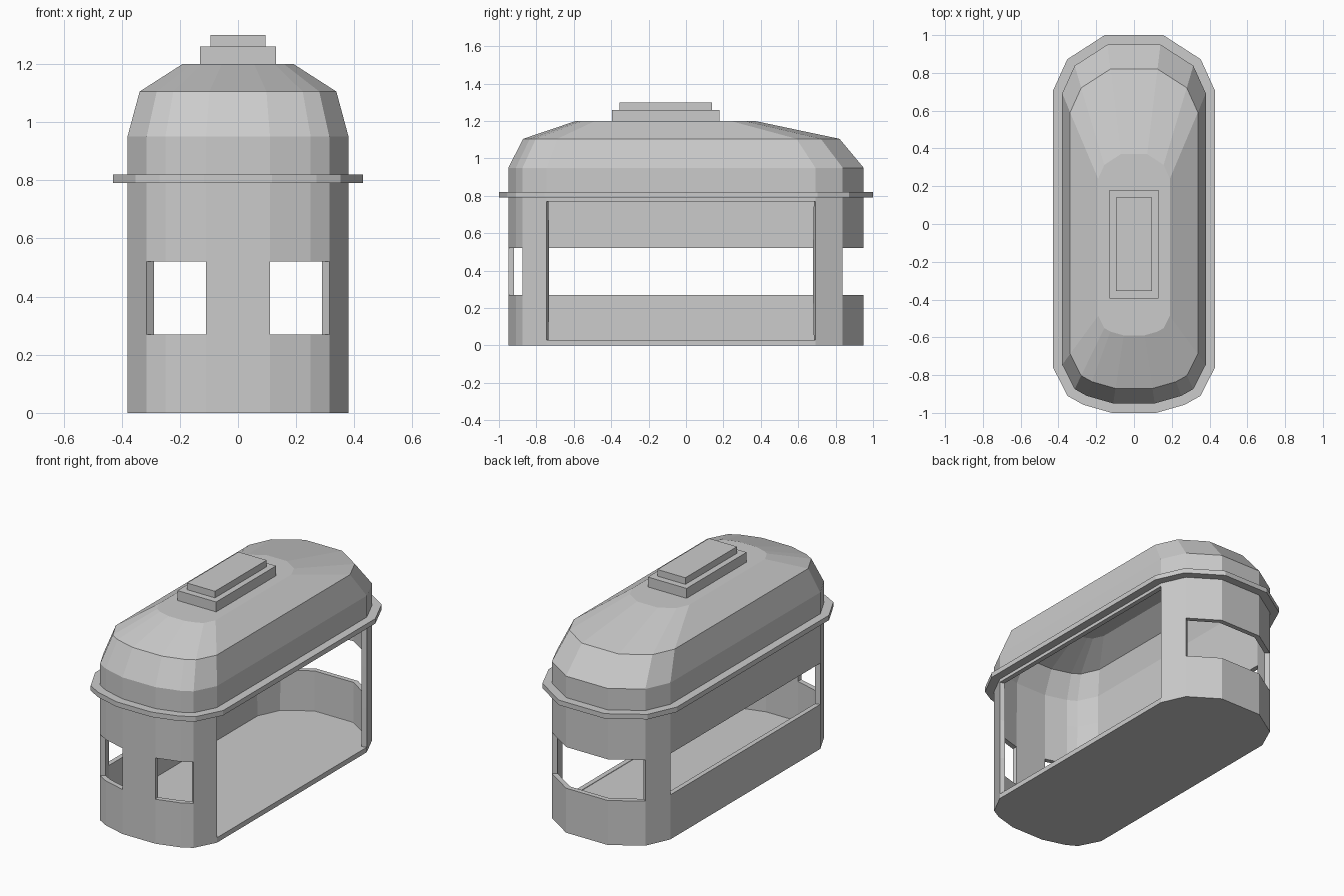
import bpy, bmesh
from mathutils import Vector

if "Cube" in bpy.data.objects:
    bpy.data.objects.remove(bpy.data.objects["Cube"])

# Plan outline: right half front to back, mirrored to the left
half = [(.11, -.95), (.25, -.91), (.314, -.874), (.38, -.745),
        (.38, .692), (.314, .838), (.14, .95)]
outline = half + [(-x, y) for x, y in reversed(half)]
N = len(outline)


def offset(pts, d):
    """Push a counter-clockwise outline outwards by d."""
    out = []
    for i, p in enumerate(pts):
        p = Vector(p)
        a = (p - Vector(pts[i - 1])).normalized()
        b = (Vector(pts[(i + 1) % len(pts)]) - p).normalized()
        n1, n2 = Vector((a.y, -a.x)), Vector((b.y, -b.x))
        out.append(tuple(p + (n1 + n2) * d / (1 + n1.dot(n2))))
    return out


def finish(bm, name):
    bmesh.ops.recalc_face_normals(bm, faces=bm.faces)
    mesh = bpy.data.meshes.new(name)
    bm.to_mesh(mesh)
    bm.free()
    ob = bpy.data.objects.new(name, mesh)
    bpy.context.collection.objects.link(ob)
    return ob


def box(name, x, y0, y1, z0, z1):
    bm = bmesh.new()
    bmesh.ops.create_cube(bm, size=1)
    for v in bm.verts:
        v.co = (x * 2 * v.co.x, (y0 + y1) / 2 + (y1 - y0) * v.co.y,
                (z0 + z1) / 2 + (z1 - z0) * v.co.z)
    return finish(bm, name)


# Cabin shell: stacked rings (z, x scale, y scale, y shift), windows and door left open
rings = [(z, 1, 1, 0) for z in (0, .03, .27, .52, .77, .95)]
rings += [(1.105, .89, .89, -.025), (1.2, .5, .505, -.11)]
window_sides = {0, 1, 5, 6, 7, 9, 11, 12}
door_side = 3
bm = bmesh.new()
rows = [[bm.verts.new((x * sx, y * sy + dy, z)) for x, y in outline]
        for z, sx, sy, dy in rings]
bm.faces.new(rows[0][::-1])
bm.faces.new(rows[-1])
for k in range(len(rows) - 1):
    for i in range(N):
        if (k == 2 and i in window_sides) or (k in (1, 2, 3) and i == door_side):
            continue
        j = (i + 1) % N
        bm.faces.new((rows[k][i], rows[k][j], rows[k + 1][j], rows[k + 1][i]))
shell = finish(bm, "cabin_shell")
mod = shell.modifiers.new("wall_thickness", 'SOLIDIFY')
mod.thickness = .03
mod.offset = -1
mod.use_even_offset = True

# Rim band around the cabin
bm = bmesh.new()
loops = [[bm.verts.new((x, y, z)) for x, y in offset(outline, d)]
         for d, z in ((-.01, .79), (.05, .79), (.05, .82), (-.01, .82))]
for k in range(4):
    a, b = loops[k], loops[(k + 1) % 4]
    for i in range(N):
        j = (i + 1) % N
        bm.faces.new((a[i], a[j], b[j], b[i]))
finish(bm, "rim_band")

# Stepped roof mount
box("roof_mount_lower", .13, -.395, .18, 1.19, 1.26)
box("roof_mount_upper", .094, -.355, .14, 1.25, 1.3)
